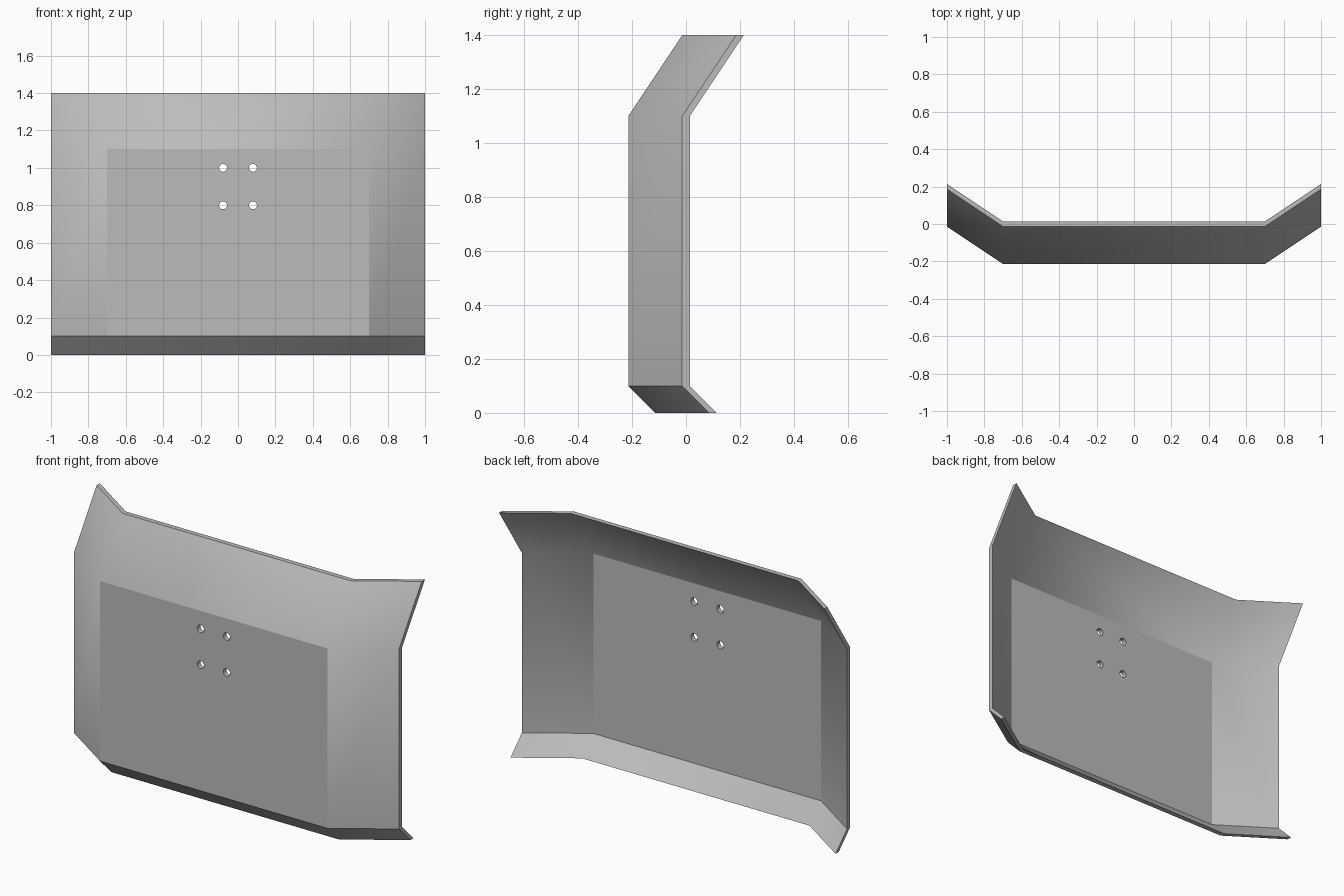
import bpy, bmesh, math
from mathutils import Matrix

cube = bpy.data.objects.get("Cube")
if cube:
    bpy.data.objects.remove(cube, do_unlink=True)

# Flat grey metal
metal = bpy.data.materials.new("grey_metal")
metal.use_nodes = True
GREY = (0.5, 0.5, 0.5, 1)
metal.diffuse_color = GREY
metal.node_tree.nodes["Principled BSDF"].inputs["Base Color"].default_value = GREY


def make_object(name, bm):
    bmesh.ops.recalc_face_normals(bm, faces=bm.faces)
    mesh = bpy.data.meshes.new(name)
    bm.to_mesh(mesh)
    bm.free()
    mesh.materials.append(metal)
    obj = bpy.data.objects.new(name, mesh)
    bpy.context.collection.objects.link(obj)
    return obj


# Folded plate: wings bend back at the sides, lips bend back at top and bottom
THICK = 0.028
FRONT = -0.2 - THICK / 2
columns = [(-1, 0.2), (-0.7, 0), (0.7, 0), (1, 0.2)]
rows = [(0, 0.1), (0.1, 0), (1.1, 0), (1.4, 0.2)]
bm = bmesh.new()
grid = [[bm.verts.new((x, FRONT + dx + dz, z)) for x, dx in columns] for z, dz in rows]
for r in range(3):
    for c in range(3):
        bm.faces.new((grid[r][c], grid[r][c + 1], grid[r + 1][c + 1], grid[r + 1][c]))
sheet = bmesh.ops.extrude_face_region(bm, geom=bm.faces[:], use_keep_orig=True)
back = [g for g in sheet["geom"] if isinstance(g, bmesh.types.BMVert)]
bmesh.ops.translate(bm, verts=back, vec=(0, THICK, 0))
plate = make_object("folded_plate", bm)

# Four round bolt holes through the middle panel
bm = bmesh.new()
for x in (-0.08, 0.08):
    for z in (0.8, 1.0):
        place = Matrix.Translation((x, FRONT, z)) @ Matrix.Rotation(math.pi / 2, 4, "X")
        bmesh.ops.create_cone(bm, cap_ends=True, segments=24, radius1=0.021,
                              radius2=0.021, depth=0.2, matrix=place)
cutter = make_object("bolt_hole_cutter", bm)
cutter.hide_render = True

holes = plate.modifiers.new("bolt_holes", "BOOLEAN")
holes.operation = "DIFFERENCE"
holes.solver = "EXACT"
holes.object = cutter
bpy.ops.object.select_all(action="DESELECT")
plate.select_set(True)
bpy.context.view_layer.objects.active = plate
bpy.ops.object.modifier_apply(modifier=holes.name)
bpy.data.objects.remove(cutter, do_unlink=True)

# Shallow corner folds blend, sharper folds stay crisp
bpy.ops.object.shade_smooth_by_angle(angle=math.radians(30))
